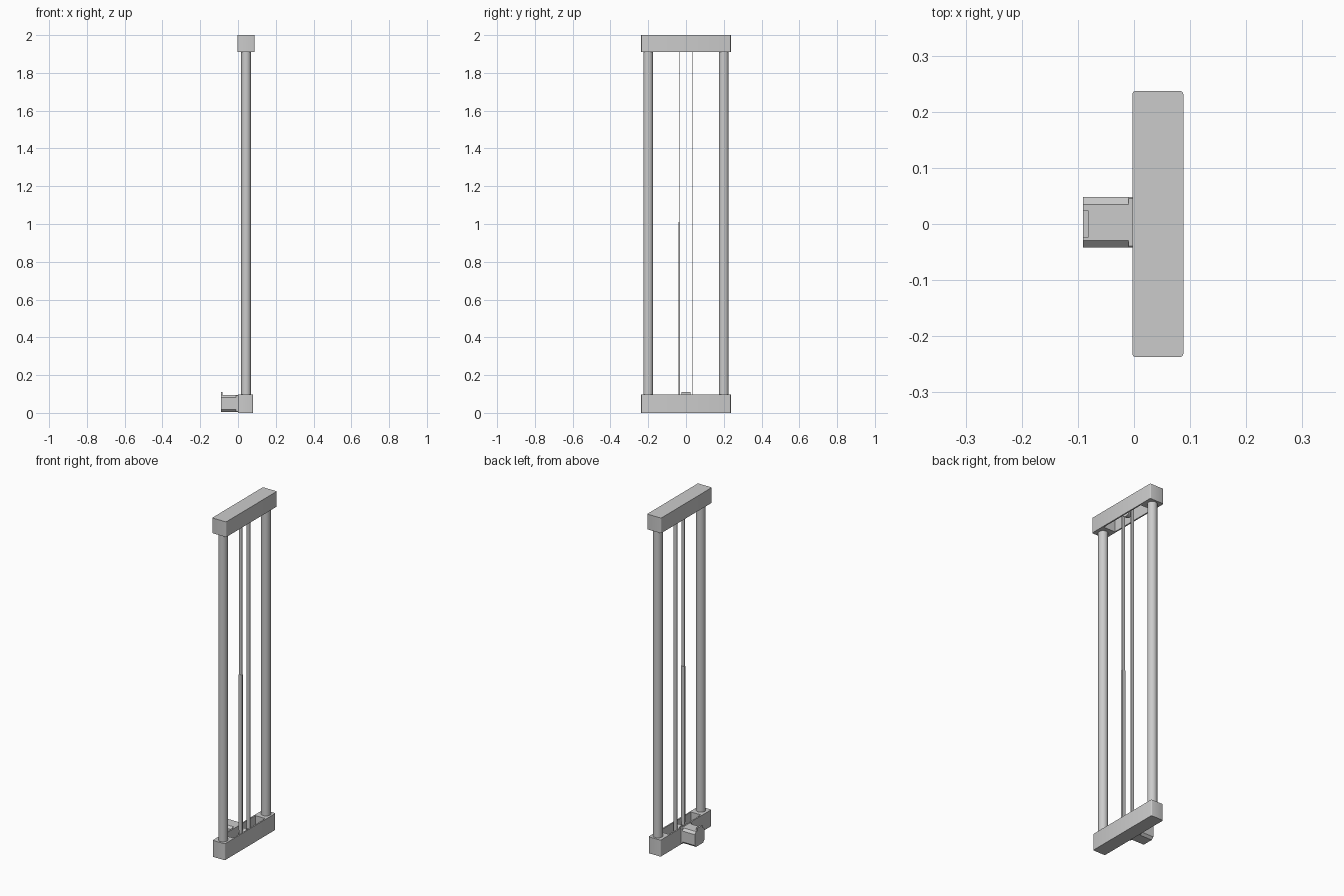
import bpy, bmesh, math
from mathutils import Vector

if "Cube" in bpy.data.objects:
    bpy.data.objects.remove(bpy.data.objects["Cube"])


def make(name, bm, angle=None):
    bmesh.ops.recalc_face_normals(bm, faces=bm.faces)
    me = bpy.data.meshes.new(name)
    bm.to_mesh(me)
    bm.free()
    ob = bpy.data.objects.new(name, me)
    bpy.context.collection.objects.link(ob)
    if angle:
        bpy.ops.object.select_all(action='DESELECT')
        ob.select_set(True)
        bpy.context.view_layer.objects.active = ob
        bpy.ops.object.shade_smooth_by_angle(angle=math.radians(angle))
    return ob


def box_bm(lo, hi):
    bm = bmesh.new()
    bmesh.ops.create_cube(bm, size=1)
    lo, hi = Vector(lo), Vector(hi)
    for v in bm.verts:
        v.co = (lo + hi) / 2 + v.co * (hi - lo)
    return bm


def prism(name, points, lo, hi, axis, angle=None):
    """Extrude a closed outline from lo to hi along x or z."""
    bm = bmesh.new()
    place = (lambda a, b, t: (t, a, b)) if axis == 'X' else (lambda a, b, t: (a, b, t))
    f = bm.faces.new([bm.verts.new(place(a, b, lo)) for a, b in points])
    ext = bmesh.ops.extrude_face_region(bm, geom=[f])['geom']
    off = Vector(place(0, 0, hi - lo))
    for v in ext:
        if isinstance(v, bmesh.types.BMVert):
            v.co += off
    return make(name, bm, angle)


def circle(a, b, r, n=32):
    return [(a + r * math.cos(2 * math.pi * i / n),
             b + r * math.sin(2 * math.pi * i / n)) for i in range(n)]


def end_block(name, x0, x1, z0, z1, open_top):
    """Rounded bar with a pocket for the pulley on the inner side."""
    bm = box_bm((x0, -0.237, z0), (x1, 0.237, z1))
    edges = [e for e in bm.edges if abs(e.verts[0].co.z - e.verts[1].co.z) > 0.01]
    bmesh.ops.bevel(bm, geom=edges, offset=0.006, segments=3, profile=0.5, affect='EDGES')
    bar = make(name, bm, 35)
    lo, hi = (z0 + 0.006, z1 + 0.02) if open_top else (z0 - 0.02, z1 - 0.006)
    cutter = make(name + "_pocket_cutter",
                  box_bm((x0 + 0.008, -0.15, lo), (x1 - 0.008, 0.15, hi)))
    mod = bar.modifiers.new("pocket", 'BOOLEAN')
    mod.object = cutter
    mod.solver = 'EXACT'
    bpy.context.view_layer.objects.active = bar
    bpy.ops.object.modifier_apply(modifier=mod.name)
    bpy.data.objects.remove(cutter)


CX = 0.043

# End blocks
end_block("bottom_block", 0.0, 0.08, 0.0, 0.097, True)
end_block("top_block", -0.003, 0.088, 1.91, 2.0, False)

# Guide posts
for side, y in (("left", -0.2), ("right", 0.2)):
    prism(side + "_post", circle(CX, y, 0.026), 0.09, 1.915, 'Z', 35)

# Pulleys and axles
for label, z in (("bottom", 0.052), ("top", 1.953)):
    prism(label + "_pulley", circle(0, z, 0.034), CX - 0.012, CX + 0.012, 'X', 35)
    prism(label + "_axle", circle(0, z, 0.006, 16), 0.004, 0.082 if z > 1 else 0.076, 'X', 35)


# Drive belt loop
def loop(r):
    pts = []
    for start, z in ((0, 1.953), (math.pi, 0.052)):
        for i in range(17):
            a = start + math.pi * i / 16
            pts.append((r * math.cos(a), z + r * math.sin(a)))
    return pts


bm = bmesh.new()
rings = [[bm.verts.new((x, y, z)) for y, z in loop(r)]
         for r, x in ((0.034, CX - 0.011), (0.038, CX - 0.011),
                      (0.038, CX + 0.011), (0.034, CX + 0.011))]
n = len(rings[0])
for k in range(4):
    a, b = rings[k], rings[(k + 1) % 4]
    for i in range(n):
        j = (i + 1) % n
        bm.faces.new((a[i], a[j], b[j], b[i]))
make("drive_belt", bm, 35)

# Thicker lower belt run
make("belt_overlap", box_bm((CX - 0.011, -0.040, 0.09), (CX + 0.011, -0.031, 1.01)))


# Motor: chamfered body with square end plates
def octagon(h, c):
    return [(0.003 + a, 0.05 + b) for a, b in (
        (h, h - c), (h - c, h), (c - h, h), (-h, h - c),
        (-h, c - h), (c - h, -h), (h - c, -h), (h, c - h))]


prism("motor_body", octagon(0.045, 0.013), -0.091, -0.008, 'X')
prism("motor_flange", octagon(0.045, 0.003), -0.01, 0.001, 'X')

# Connector tab on the motor
make("motor_connector", box_bm((-0.091, -0.024, 0.09), (-0.081, 0.024, 0.111)))
